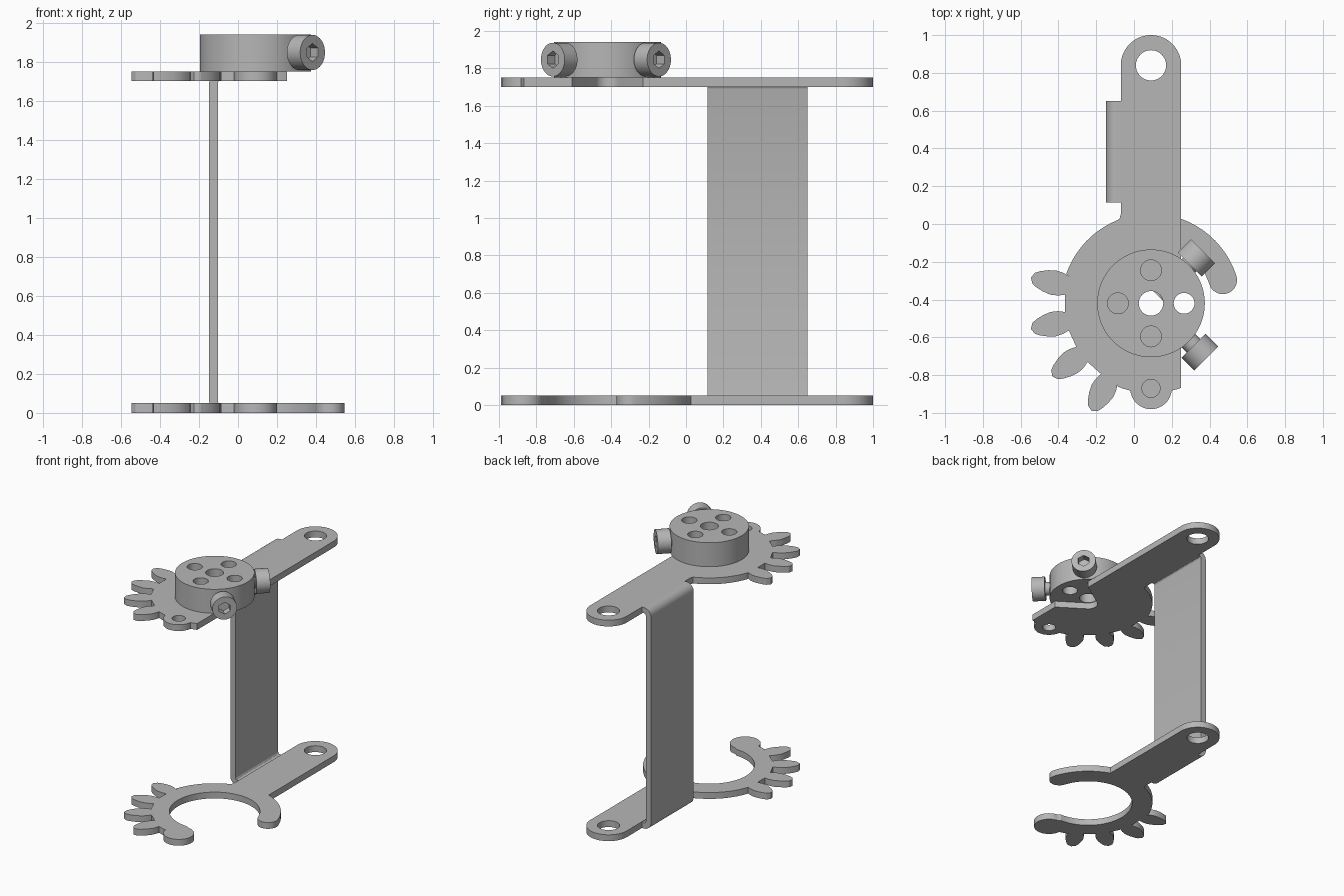
import bpy, bmesh
from math import radians, degrees, cos, sin, acos, asin, sqrt
from mathutils import Vector

cube = bpy.data.objects.get("Cube")
if cube:
    bpy.data.objects.remove(cube, do_unlink=True)

# Single bare-metal grey
metal = bpy.data.materials.new("metal_grey")
metal.use_nodes = True
grey = (0.47, 0.47, 0.47, 1)
metal.diffuse_color = grey
metal.node_tree.nodes["Principled BSDF"].inputs["Base Color"].default_value = grey

GEAR = Vector((0.09, -0.42))      # gear and hub centre
EYE = Vector((0.09, 0.84))        # arm eyelet centre
LOBE = GEAR + Vector((0, -0.45))  # small ear on the gear rim
HALF = 0.16                       # half width of the arm
ROOT, INNER, SHEET = 0.475, 0.325, 0.05


def arc(center, r, a0, a1, step=5):
    n = max(2, round(abs(a1 - a0) / step))
    angles = [radians(a0 + (a1 - a0) * i / n) for i in range(n + 1)]
    return [Vector((center[0] + r * cos(a), center[1] + r * sin(a))) for a in angles]


def circle(center, r, n=48, start=0):
    return arc(center, r, start, start + 360, 360 / n)[:-1]


def prism(name, loops, z0, z1, origin=(0, 0, 0), axis=None):
    """Extrude a 2D outline (with holes) from z0 to z1 along an axis."""
    curve = bpy.data.curves.new(name, 'CURVE')
    curve.dimensions = '2D'
    curve.fill_mode = 'BOTH'
    curve.extrude = (z1 - z0) / 2
    for loop in loops:
        spline = curve.splines.new('POLY')
        spline.points.add(len(loop) - 1)
        for point, co in zip(spline.points, loop):
            point.co = (co[0], co[1], 0, 1)
        spline.use_cyclic_u = True
    obj = bpy.data.objects.new(name, curve)
    bpy.context.collection.objects.link(obj)
    direction = Vector(axis) if axis else Vector((0, 0, 1))
    obj.location = Vector(origin) + direction * ((z0 + z1) / 2)
    if axis:
        obj.rotation_euler = direction.to_track_quat('Z', 'Y').to_euler()
    bpy.ops.object.select_all(action='DESELECT')
    obj.select_set(True)
    bpy.context.view_layer.objects.active = obj
    bpy.ops.object.convert(target='MESH')
    obj = bpy.context.object
    bm = bmesh.new()
    bm.from_mesh(obj.data)
    bmesh.ops.remove_doubles(bm, verts=bm.verts, dist=0.0002)
    bmesh.ops.recalc_face_normals(bm, faces=bm.faces)
    bm.to_mesh(obj.data)
    bm.free()
    obj.data.materials.clear()
    obj.data.materials.append(metal)
    bpy.ops.object.shade_smooth_by_angle(angle=radians(30))
    return obj


def tooth(angle):
    side = [(0.455, 0.05), (0.49, 0.062), (0.53, 0.066), (0.57, 0.058),
            (0.61, 0.044), (0.635, 0.03)]
    shape = [(r, -t) for r, t in side] + [(0.65, 0)] + [(r, t) for r, t in reversed(side)]
    u = Vector((cos(radians(angle)), sin(radians(angle))))
    v = Vector((-u.y, u.x))
    return [GEAR + u * r + v * t for r, t in shape]


# Outline shared by both plates: eyelet, arm edge, rim, four teeth
teeth = [168, 192, 216.5, 241]
base = degrees(asin(0.05 / ROOT))
shared = arc(EYE, HALF, 0, 180)
shared += [Vector((EYE.x - HALF, 0.05)), Vector((EYE.x - HALF - 0.008, 0.025))]
shared += arc(GEAR, ROOT, 116, teeth[0] - base - 1)
for angle in teeth:
    shared += tooth(angle)
shared += arc(GEAR, ROOT, teeth[-1] + base + 1, 256)
arm_angle = degrees(acos(HALF / ROOT))
eye_hole = circle(EYE, 0.08)

# Upper plate: trimmed flush with the arm, with a rounded V notch under the hub
slot_half, slot_r = 0.19, 0.07
reach = sqrt(HALF ** 2 + slot_half ** 2)
tangent = degrees(acos(HALF / reach)) + degrees(acos(slot_r / reach))
upper = shared + arc(LOBE, 0.11, 186, 354) + arc(GEAR, ROOT, 284, 360 - arm_angle)
upper += [GEAR + Vector((HALF, -slot_half))]
upper += arc(GEAR, slot_r, 360 - tangent, tangent)
upper += [GEAR + Vector((HALF, slot_half))]
prism("upper_gear_plate", [upper, eye_hole, circle(LOBE, 0.048, 32)], 1.70, 1.75)

# Lower plate: open ring with a rounded end
mid, width = (ROOT + INNER) / 2, (ROOT - INNER) / 2
tip = arc(GEAR, mid, 18, 19)[0]
lower = shared + arc(LOBE, 0.11, 186, 445) + arc(GEAR, INNER, 268, 18)
lower += arc(tip, width, 198, 378, 10)[1:] + arc(GEAR, ROOT, 18, arm_angle)[1:]
prism("lower_ring_plate", [lower, eye_hole], 0, SHEET)

# Bent web joining the plates: C profile drawn in x and z, extruded along y
xo, xe, top, bend = -0.148, EYE.x - HALF + 0.002, 1.75, 0.06
thin = bend - 0.045
profile = [(xe, 0)] + arc((xo + bend, bend), bend, 270, 180, 15)
profile += arc((xo + bend, top - bend), bend, 180, 90, 15) + [(xe, top), (xe, top - 0.045)]
profile += arc((xo + bend, top - bend), thin, 90, 180, 30)
profile += arc((xo + bend, bend), thin, 180, 270, 30) + [(xe, 0.045)]
# local x -> world x, local y -> world z when the axis points to -y
web = prism("connecting_web", [profile], -0.65, -0.115)
web.rotation_euler = (radians(90), 0, 0)
web.location = (0, 0.3825, 0)

# Hub with centre bore and four bolt holes
hub = [circle(GEAR, 0.285, 72), circle(GEAR, 0.065, 32)]
hub += [circle(c, 0.055, 32) for c in arc(GEAR, 0.175, 0, 270, 90)]
prism("hub_disc", hub, 1.75, 1.94)

# Two socket-head screws set radially into the hub
for label, side, inner, outer in (("rear", 1, 0.29, 0.39), ("front", -1, 0.317, 0.413)):
    axis = (sqrt(0.5), side * sqrt(0.5), 0)
    origin = (GEAR.x, GEAR.y, 1.847)
    head, socket = circle((0, 0), 0.09, 40), circle((0, 0), 0.046, 6, 90)
    prism(label + "_screw_shank", [circle((0, 0), 0.05, 32)], inner - 0.235, inner, origin, axis)
    prism(label + "_screw_head_base", [head], inner, inner + 0.04, origin, axis)
    prism(label + "_screw_head_socket", [head, socket], inner + 0.04, outer, origin, axis)
